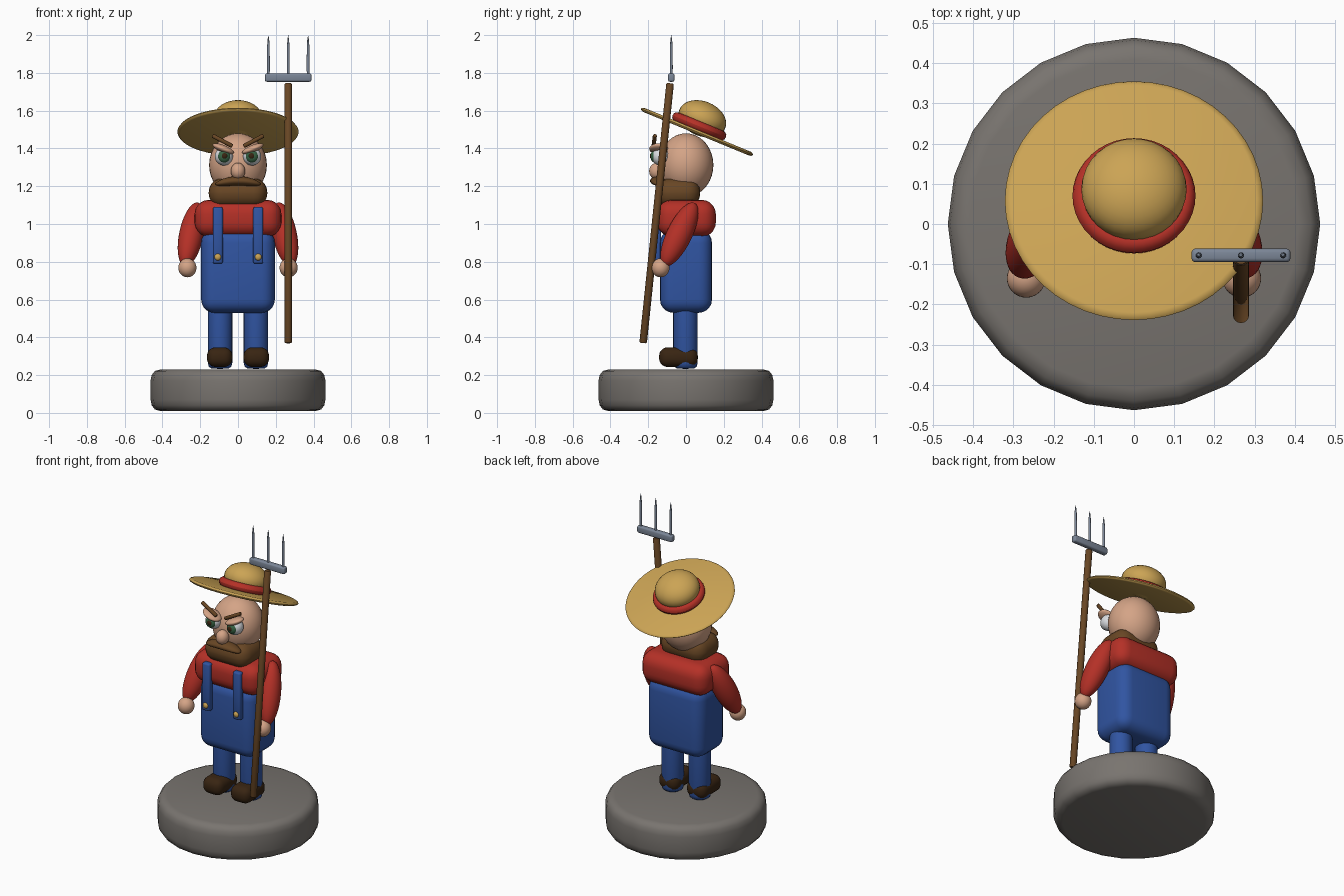
import bpy, bmesh, math
from mathutils import Vector, Matrix

if "Cube" in bpy.data.objects:
    bpy.data.objects.remove(bpy.data.objects["Cube"])


def mat(name, r, g, b):
    m = bpy.data.materials.new(name)
    m.diffuse_color = (r, g, b, 1)
    m.use_nodes = True
    m.node_tree.nodes["Principled BSDF"].inputs["Base Color"].default_value = m.diffuse_color
    return m


STONE = mat("stone grey", 0.19, 0.175, 0.16)
STRAW = mat("straw", 0.60, 0.37, 0.09)
RED = mat("shirt red", 0.46, 0.03, 0.02)
BLUE = mat("denim blue", 0.03, 0.09, 0.36)
SKIN = mat("skin", 0.66, 0.37, 0.24)
BROWN = mat("wood brown", 0.14, 0.062, 0.018)
DARK = mat("dark brown", 0.04, 0.018, 0.006)
METAL = mat("steel", 0.20, 0.24, 0.31)
WHITE = mat("eye white", 0.70, 0.72, 0.75)
GREEN = mat("iris green", 0.04, 0.13, 0.06)


def finish(name, bm, material, matrix, angle=50):
    """Turn a bmesh into a smooth shaded object."""
    bm.transform(matrix)
    me = bpy.data.meshes.new(name)
    bm.to_mesh(me)
    bm.free()
    me.materials.append(material)
    ob = bpy.data.objects.new(name, me)
    bpy.context.collection.objects.link(ob)
    bpy.ops.object.select_all(action='DESELECT')
    ob.select_set(True)
    bpy.context.view_layer.objects.active = ob
    bpy.ops.object.shade_smooth_by_angle(angle=math.radians(angle))
    return ob


def place(loc, rot=None):
    return Matrix.Translation(loc) @ (rot if rot else Matrix())


def aim(direction):
    return Vector(direction).to_track_quat('Z', 'Y').to_matrix().to_4x4()


def ball(name, material, loc, radii, rot=None, seg=32, rings=18):
    bm = bmesh.new()
    bmesh.ops.create_uvsphere(bm, u_segments=seg, v_segments=rings, radius=1)
    bm.transform(Matrix.Diagonal((*radii, 1)))
    return finish(name, bm, material, place(loc, rot))


def box(name, material, loc, size, bevel, rot=None, segments=5):
    bm = bmesh.new()
    bmesh.ops.create_cube(bm, size=1)
    bm.transform(Matrix.Diagonal((*size, 1)))
    bmesh.ops.bevel(bm, geom=bm.edges[:], offset=bevel, segments=segments,
                    profile=0.5, affect='EDGES')
    return finish(name, bm, material, place(loc, rot))


def lathe(name, material, profile, matrix, seg=32, angle=50):
    """Spin (radius, height) points about the z axis."""
    bm = bmesh.new()
    rings = []
    for r, z in profile:
        if r == 0:
            rings.append([bm.verts.new((0, 0, z))] * seg)
        else:
            rings.append([bm.verts.new((r * math.sin(2 * math.pi * i / seg),
                                        -r * math.cos(2 * math.pi * i / seg), z))
                          for i in range(seg)])
    for a, b in zip(rings, rings[1:]):
        for i in range(seg):
            j = (i + 1) % seg
            vs = list(dict.fromkeys((a[i], a[j], b[j], b[i])))
            bm.faces.new(vs)
    bmesh.ops.recalc_face_normals(bm, faces=bm.faces[:])
    return finish(name, bm, material, matrix, angle)


def rod(name, material, a, b, radius, seg=16):
    a, b = Vector(a), Vector(b)
    n, r = (b - a).length, radius
    prof = [(0, 0), (r * 0.8, 0), (r, r * 0.3), (r, n - r * 0.3), (r * 0.8, n), (0, n)]
    return lathe(name, material, prof, place(a, aim(b - a)), seg)


# Round stone base
lathe("base", STONE, [(0, 0.01), (0.41, 0.01), (0.44, 0.018), (0.457, 0.04),
                      (0.463, 0.07), (0.463, 0.17), (0.457, 0.20), (0.44, 0.222),
                      (0.41, 0.23), (0, 0.23)], Matrix(), 24)

# Body
box("overalls", BLUE, (0, 0, 0.75), (0.39, 0.275, 0.44), 0.07)
box("shirt", RED, (0, 0.003, 1.03), (0.46, 0.31, 0.195), 0.075)

# Mirrored limbs, straps and face details
for s, side in ((-1, "left"), (1, "right")):
    lathe(side + "_leg", BLUE, [(0, 0.233), (0.045, 0.235), (0.06, 0.245), (0.065, 0.265),
                                (0.065, 0.56), (0, 0.56)],
          place((s * 0.095, -0.003, 0)), 24)
    box(side + "_shoe", DARK, (s * 0.097, -0.04, 0.295), (0.135, 0.205, 0.104), 0.045)
    ball(side + "_arm", RED, (s * 0.247, -0.035, 0.945), (0.064, 0.068, 0.188),
         aim((-s * 0.065, 0.15, 0.31)))
    ball(side + "_hand", SKIN, (s * 0.268, -0.135, 0.768), (0.048, 0.048, 0.05))
    box(side + "_strap", BLUE, (s * 0.107, -0.152, 0.94), (0.053, 0.04, 0.30), 0.01,
        segments=2)
    ball(side + "_button", STRAW, (s * 0.107, -0.171, 0.825), (0.018, 0.012, 0.018),
         seg=16, rings=10)
    # Eyes: ball, iris, pupil, heavy lid, slanted brow
    ball(side + "_eye", WHITE, (s * 0.075, -0.135, 1.358), (0.048, 0.048, 0.048))
    ball(side + "_iris", GREEN, (s * 0.074, -0.166, 1.358), (0.033, 0.022, 0.033))
    ball(side + "_pupil", DARK, (s * 0.072, -0.180, 1.360), (0.017, 0.012, 0.017),
         seg=16, rings=10)
    slant = Matrix.Rotation(-s * math.radians(22), 4, 'Y')
    ball(side + "_eyelid", SKIN, (s * 0.078, -0.145, 1.398), (0.06, 0.05, 0.02), slant)
    rod(side + "_eyebrow", BROWN, (s * 0.135, -0.165, 1.468), (s * 0.03, -0.172, 1.412),
        0.011, 10)

# Head
ball("head", SKIN, (0, 0, 1.312), (0.153, 0.145, 0.168))
ball("nose", SKIN, (0, -0.155, 1.28), (0.038, 0.04, 0.044))
box("beard", BROWN, (0, -0.04, 1.165), (0.31, 0.23, 0.155), 0.073)
# Moustache with drooping ends
stache = ball("moustache", BROWN, (0, 0, 0), (0.12, 0.045, 0.025))
for v in stache.data.vertices:
    v.co.z -= 1.2 * v.co.x ** 2
stache.location = (0, -0.145, 1.228)

# Straw hat, tipped back
HAT = place((0, 0.058, 1.488), Matrix.Rotation(-math.radians(22.4), 4, 'X'))
lathe("hat_brim", STRAW, [(0, -0.011), (0.305, -0.011), (0.316, -0.007), (0.321, 0),
                          (0.316, 0.007), (0.305, 0.011), (0, 0.011)], HAT, 48)
band = [(0.127 + 0.026 * math.cos(t * math.pi / 6), 0.032 + 0.026 * math.sin(t * math.pi / 6))
        for t in range(13)]
lathe("hat_band", RED, band, HAT, 40)
ball("hat_crown", STRAW, HAT @ Vector((0, 0, 0.075)), (0.131, 0.131, 0.092),
     HAT.to_3x3().to_4x4())

# Pitchfork
rod("fork_handle", BROWN, (0.266, -0.227, 0.37), (0.266, -0.084, 1.745), 0.02)
box("fork_bar", METAL, (0.266, -0.078, 1.775), (0.246, 0.034, 0.044), 0.01, segments=3)
for i in (-1, 0, 1):
    lathe("fork_tine", METAL, [(0, 0), (0.007, 0), (0.008, 0.03), (0.007, 0.15),
                               (0.004, 0.185), (0, 0.205)],
          place((0.266 + i * 0.105, -0.078, 1.795)), 10)
